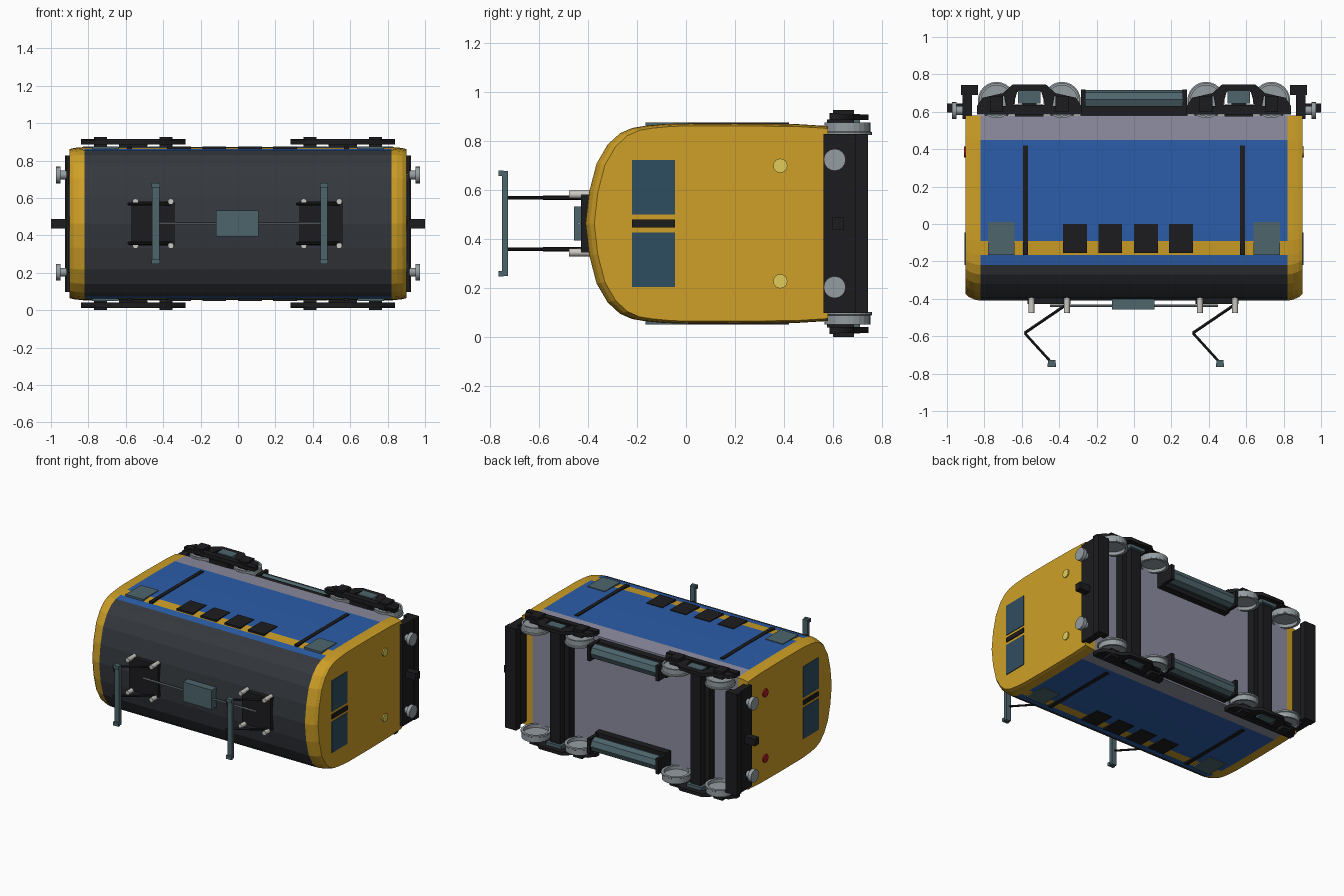
import bpy, bmesh, math
from mathutils import Vector

if "Cube" in bpy.data.objects:
    bpy.data.objects.remove(bpy.data.objects["Cube"])

C = 0.463  # centre line of the vehicle in z (it lies with the roof facing -y)


def mat(name, r, g, b):
    m = bpy.data.materials.new(name)
    m.diffuse_color = (r, g, b, 1)
    m.use_nodes = True
    m.node_tree.nodes["Principled BSDF"].inputs["Base Color"].default_value = m.diffuse_color
    return m


YELLOW = mat("yellow", .62, .35, .02)
BLUE = mat("blue", .025, .11, .40)
ROOF = mat("roof_grey", .035, .04, .047)
SILL = mat("sill_grey", .26, .26, .35)
BLACK = mat("black", .012, .012, .014)
TEAL = mat("teal_grey", .075, .13, .15)
GLASS = mat("glass", .028, .075, .12)
STEEL = mat("steel", .30, .34, .36)
WHITE = mat("insulator", .6, .58, .54)
LAMP = mat("lamp", .75, .6, .1)
RED = mat("red_lamp", .45, .01, .02)


def finish(name, bm, m):
    bmesh.ops.recalc_face_normals(bm, faces=bm.faces)
    me = bpy.data.meshes.new(name)
    bm.to_mesh(me)
    bm.free()
    ob = bpy.data.objects.new(name, me)
    bpy.context.collection.objects.link(ob)
    for k in (m if isinstance(m, list) else [m]):
        me.materials.append(k)
    return ob


def box(name, x, y, z, m):
    """Box from (min, max) ranges; z is measured from the centre line."""
    bm = bmesh.new()
    bmesh.ops.create_cube(bm, size=1)
    for v in bm.verts:
        v.co = [sum(r) / 2 + c * abs(r[1] - r[0]) for c, r in zip(v.co, (x, y, z))]
        v.co.z += C
    return finish(name, bm, m)


def rod(name, a, b, r, m, n=16):
    a, b = Vector(a), Vector(b)
    d = b - a
    bm = bmesh.new()
    bmesh.ops.create_cone(bm, cap_ends=True, segments=n, radius1=r, radius2=r, depth=d.length)
    q = d.to_track_quat('Z', 'Y')
    for v in bm.verts:
        v.co = q @ v.co + (a + b) / 2 + Vector((0, 0, C))
    ob = finish(name, bm, m)
    if n > 8:
        bpy.context.view_layer.objects.active = ob
        ob.select_set(True)
        bpy.ops.object.shade_smooth_by_angle(angle=math.radians(40))
        ob.select_set(False)
    return ob


# Body shell: one half section (y, half width) lofted along x, ends pulled in
half = [(.58, .398), (.45, .406), (.2, .409), (-.04, .408), (-.09, .406), (-.165, .399),
        (-.22, .390), (-.27, .368), (-.32, .322), (-.365, .245), (-.395, .13)]
ring = half + [(-.41, 0)] + [(y, -w) for y, w in reversed(half)]
ends = [(.82, 0), (.85, .15), (.88, .5), (.9, 1)]
stations = [(-x, t) for x, t in reversed(ends)] + ends
bm = bmesh.new()
rows = [[bm.verts.new((x, .58 + (y - .58) * (1 - .036 * t), C + w * (1 - .025 * t)))
         for y, w in ring] for x, t in stations]
n = len(ring)
for i in range(len(rows) - 1):
    for j in range(n):
        f = bm.faces.new([rows[i][j], rows[i][(j + 1) % n], rows[i + 1][(j + 1) % n], rows[i + 1][j]])
        if i == 3:
            y = f.calc_center_median().y
            f.material_index = 3 if y > .45 else 1 if y > -.09 else 0 if y > -.165 else 1 if y > -.22 else 2
bm.faces.new(rows[0])
bm.faces.new(rows[-1])
finish("body_shell", bm, [YELLOW, BLUE, ROOF, SILL])

# Things that repeat on both flanks
for s in (-1, 1):
    def zr(a, b):
        return tuple(sorted((s * a, s * b)))
    for x in (-.58, .58):
        box("door_strip", (x - .014, x + .014), (-.165, .42), zr(.39, .413), BLACK)
    for x in (-.71, .71):
        box("cab_side_window", (x - .07, x + .07), (-.165, .01), zr(.39, .413), TEAL)
    for x in (-.316, -.127, .064, .252):
        box("side_grille", (x - .064, x + .064), (-.155, 0), zr(.39, .413), BLACK)
    # Underfloor tanks and their mounting rail
    box("tank_rail", (-.285, .285), (.575, .63), zr(.27, .385), BLACK)
    rod("tank", (-.265, .665, s * .335), (.265, .665, s * .335), .052, TEAL, 8)
    for x in (-.272, .272):
        box("tank_end", (x - .012, x + .012), (.61, .72), zr(.28, .39), BLACK)

    for bx in (-.56, .56):
        # Bogie side frame: pierced outline extruded along z
        cu = bpy.data.curves.new("bogie_outline", 'CURVE')
        cu.dimensions, cu.fill_mode, cu.extrude = '2D', 'BOTH', .012
        edge = [(.28, .585), (.28, .63), (.25, .675), (.14, .70), (.09, .745)]
        loops = [edge + [(-x, y) for x, y in reversed(edge)],
                 [(-.085, .635), (.085, .635), (.065, .705), (-.065, .705)]]
        for k in (-1, 1):
            loops.append([(k * .125, .63), (k * .21, .63), (k * .21, .655), (k * .135, .685)])
        for pts in loops:
            sp = cu.splines.new('POLY')
            sp.points.add(len(pts) - 1)
            sp.use_cyclic_u = True
            for p, (x, y) in zip(sp.points, pts):
                p.co = (bx + x, y, 0, 1)
        tmp = bpy.data.objects.new("tmp", cu)
        me = bpy.data.meshes.new_from_object(tmp)
        bpy.data.objects.remove(tmp)
        ob = bpy.data.objects.new("bogie_side_frame", me)
        ob.location.z = C + s * .434
        bpy.context.collection.objects.link(ob)
        me.materials.clear()
        me.materials.append(BLACK)
        box("bogie_spring", (bx - .06, bx + .06), (.645, .71), zr(.40, .448), TEAL)
        box("bogie_rail", (bx - .28, bx + .28), (.585, .625), zr(.422, .452), BLACK)
        for k in (-.175, .175):
            box("axle_box", (bx + k - .035, bx + k + .035), (.6, .685), zr(.41, .463), BLACK)
            # Dished wheel: tread ring with a thin web
            bm = bmesh.new()
            prof = [(.1, .362), (.1, .372), (.094, .376), (.094, .412), (.082, .412), (.082, .40),
                    (.0, .40), (.0, .385), (.082, .385), (.082, .362)]
            vs = [bm.verts.new((bx + k + r, .66, C + s * z)) for r, z in prof]
            es = [bm.edges.new((vs[i], vs[(i + 1) % len(vs)])) for i in range(len(vs))]
            bmesh.ops.spin(bm, geom=vs + es, cent=(bx + k, .66, C), axis=(0, 0, 1),
                           angle=2 * math.pi, steps=24)
            bmesh.ops.remove_doubles(bm, verts=bm.verts, dist=1e-4)
            finish("wheel", bm, STEEL)

# Bogie cross beams
for bx in (-.56, .56):
    box("bogie_cross_beam", (bx - .075, bx + .075), (.575, .64), (-.425, .425), BLACK)
    box("bogie_cross_beam_rib", (bx - .04, bx + .04), (.64, .69), (-.425, .425), BLACK)

# Cab ends
for e, lamp in ((-1, RED), (1, LAMP)):
    def xr(a, b):
        return tuple(sorted((e * a, e * b)))
    for s in (-1, 1):
        box("windscreen", xr(.89, .905), (-.22, -.045), tuple(sorted((s * .037, s * .26))), GLASS)
        rod("end_lamp", (e * .89, .385, s * .236), (e * .908, .385, s * .236), .029, lamp)
        rod("buffer_stem", (e * .9, .607, s * .26), (e * .96, .607, s * .26), .024, STEEL)
        rod("buffer_head", (e * .948, .607, s * .26), (e * .974, .607, s * .26), .045, STEEL)
    box("windscreen_pillar", xr(.89, .907), (-.22, -.045), (-.016, .016), BLACK)
    box("buffer_beam", xr(.865, .918), (.562, .74), (-.365, .365), BLACK)
    box("buffer_beam_lip", xr(.835, .925), (.69, .742), (-.365, .365), BLACK)
    box("coupler", xr(.91, 1.0), (.595, .645), (-.025, .025), BLACK)

# Roof equipment
box("roof_box", (-.118, .11), (-.457, -.39), (-.07, .07), TEAL)
rod("roof_cable", (-.45, -.437, 0), (.45, -.437, 0), .006, STEEL, 8)
for px in (-.455, .445):
    box("pantograph_base", (px - .115, px + .115), (-.428, -.36), (-.118, .118), BLACK)
    for dx in (-.093, .096):
        for z in (-.118, .118):
            rod("insulator", (px + dx, -.39, z), (px + dx, -.477, z), .016, WHITE, 12)
    for z in (-.105, .105):
        rod("pantograph_lower_arm", (px + .095, -.43, z), (px - .13, -.583, z), .009, BLACK, 6)
        rod("pantograph_upper_arm", (px - .13, -.583, z), (px + .013, -.74, z), .008, BLACK, 6)
    box("pantograph_head", (px - .004, px + .034), (-.752, -.727), (-.215, .215), TEAL)
    for z in (-.205, .205):
        box("pantograph_head_tip", (px - .007, px + .037), (-.765, -.745), (z - .012, z + .012), TEAL)
